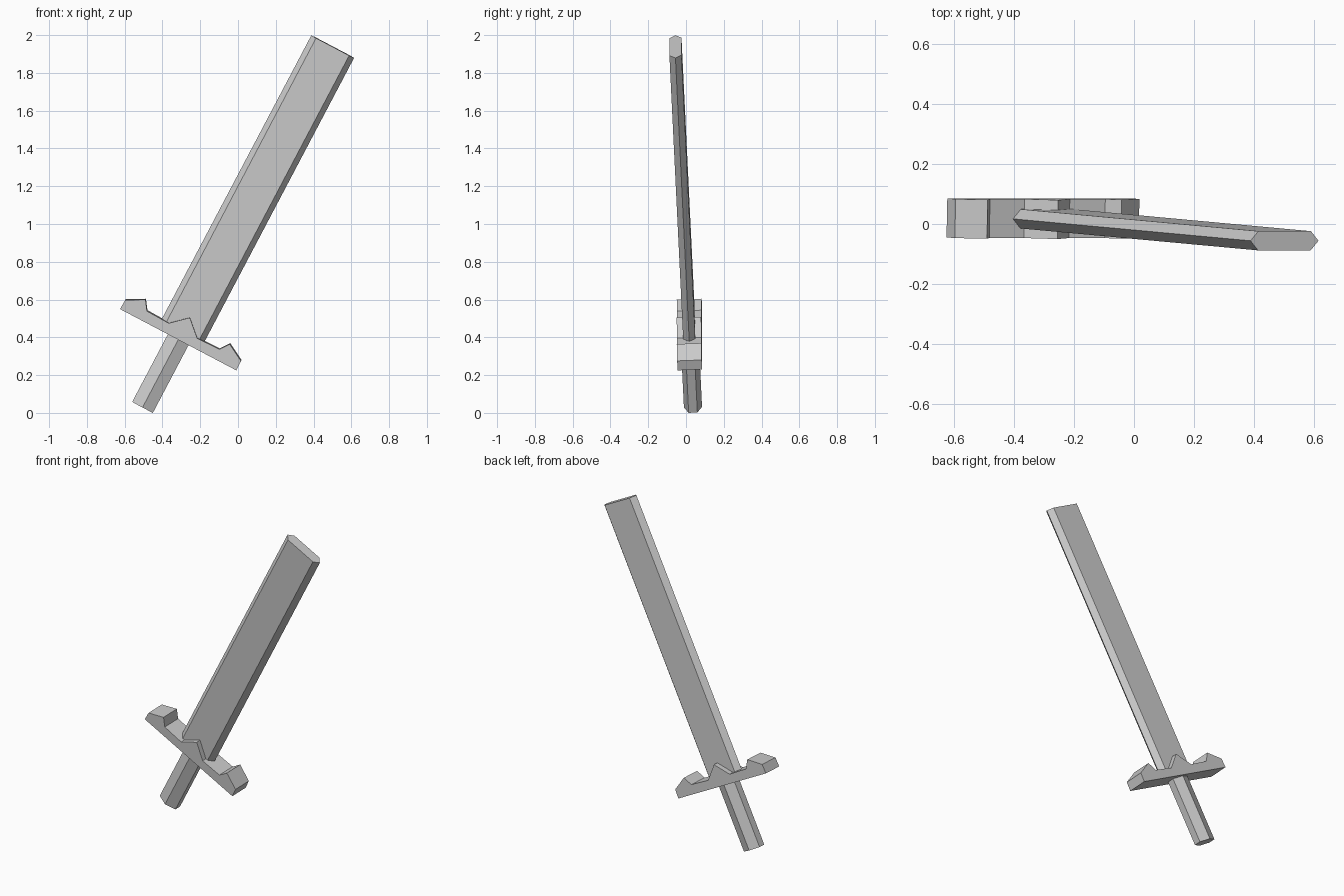
import bpy, bmesh
from mathutils import Matrix, Vector

if "Cube" in bpy.data.objects:
    bpy.data.objects.remove(bpy.data.objects["Cube"])

# Sword frame: local x across the blade, y through it, z along it
u = Vector((0.466, -0.043, 0.884)).normalized()
w = Vector((u.z, 0, -u.x)).normalized()
n = u.cross(w)
pose = Matrix((w, n, u)).transposed().to_4x4()
pose.translation = (-0.505, 0.037, 0.03)


def prism(name, base, offset):
    """Extrude a flat outline of 3D points along offset."""
    bm = bmesh.new()
    face = bm.faces.new([bm.verts.new(p) for p in base])
    ext = bmesh.ops.extrude_face_region(bm, geom=[face], use_keep_orig=True)
    verts = [g for g in ext["geom"] if isinstance(g, bmesh.types.BMVert)]
    bmesh.ops.translate(bm, verts=verts, vec=offset)
    bmesh.ops.recalc_face_normals(bm, faces=bm.faces)
    mesh = bpy.data.meshes.new(name)
    bm.to_mesh(mesh)
    bm.free()
    ob = bpy.data.objects.new(name, mesh)
    bpy.context.collection.objects.link(ob)
    ob.matrix_world = pose
    return ob


# Handle: flattened hexagonal bar with ridges front and back
grip = [(0, -.048), (.062, -.023), (.062, .023), (0, .048), (-.062, .023), (-.062, -.023)]
prism("handle", [(x, y, 0) for x, y in grip], (0, 0, .43))

# Blade: wide hexagonal bar with bevelled edges and a blunt end
edge = [(-.128, 0), (-.099, -.032), (.099, -.032), (.128, 0), (.099, .032), (-.099, .032)]
prism("blade", [(x, y, .43) for x, y in edge], (0, 0, 1.73))

# Crossguard: mirrored crown-like profile with a middle peak and raised ends
half = [(.348, .407), (.346, .463), (.252, .514), (.217, .464), (.085, .461)]
outline = half + [(0, .539)] + [(-x, z) for x, z in reversed(half)]
prism("crossguard", [(x, -.064, z) for x, z in outline], (0, .13, 0))
